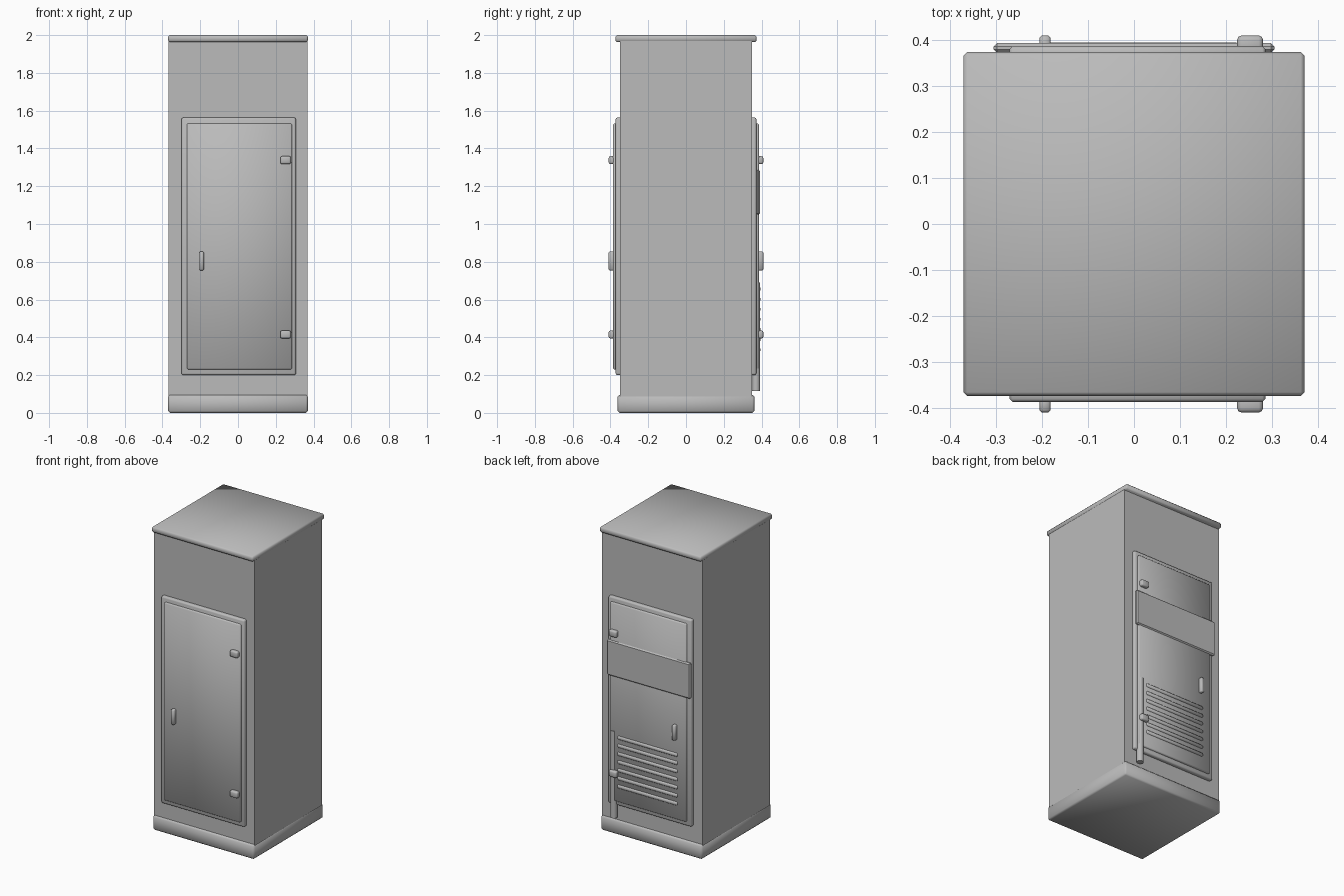
import bpy
import math

cube = bpy.data.objects.get("Cube")
if cube:
    bpy.data.objects.remove(cube, do_unlink=True)

grey = bpy.data.materials.new("cabinet_grey")
grey.use_nodes = True
grey.diffuse_color = (0.5, 0.5, 0.5, 1)
grey.node_tree.nodes["Principled BSDF"].inputs["Base Color"].default_value = (0.5, 0.5, 0.5, 1)


def finish(obj, name, bevel, segments, smooth):
    obj.name = name
    obj.data.name = name
    obj.data.materials.append(grey)
    if bevel:
        mod = obj.modifiers.new("edge_bevel", 'BEVEL')
        mod.width = bevel
        mod.segments = segments
    if smooth:
        bpy.ops.object.shade_smooth()
    return obj


def box(name, x, y, z, bevel=0.0, segments=1, smooth=True):
    """Box from (low, high) ranges, with softened edges."""
    bpy.ops.mesh.primitive_cube_add(size=1)
    obj = bpy.context.object
    for v in obj.data.vertices:
        v.co = [lo if c < 0 else hi for c, (lo, hi) in zip(v.co, (x, y, z))]
    return finish(obj, name, bevel, segments, smooth)


def side_range(side, near, far):
    return tuple(sorted((side * near, side * far)))


# Main shell: base, body and cap
box("base_plinth", (-0.37, 0.37), (-0.362, 0.362), (0, 0.095), 0.01)
box("cabinet_body", (-0.367, 0.367), (-0.35, 0.35), (0.05, 1.98), smooth=False)
box("cabinet_cap", (-0.37, 0.37), (-0.373, 0.373), (1.963, 2.0), 0.008)

# Matching doors on both faces
for label, s in (("front", -1), ("back", 1)):
    box(label + "_door_frame", (-0.3, 0.307), side_range(s, 0.33, 0.373), (0.2, 1.563), 0.01, 2)
    box(label + "_door", (-0.27, 0.285), side_range(s, 0.35, 0.386), (0.23, 1.533), 0.006)
    box(label + "_door_handle", (-0.205, -0.181), side_range(s, 0.37, 0.409), (0.755, 0.855), 0.005)
    for part, z in (("lower", 0.415), ("upper", 1.338)):
        box(f"{label}_{part}_hinge", (0.224, 0.28), side_range(s, 0.37, 0.409),
            (z - 0.021, z + 0.021), 0.009, 2)

# Back cover plate
box("back_cover_plate", (-0.305, 0.305), (0.371, 0.393), (1.05, 1.285), 0.008, smooth=False)

# Back ventilation slats
for i in range(7):
    z = 0.335 + i * 0.0535
    box(f"vent_slat_{i + 1}", (-0.21, 0.228), (0.375, 0.394), (z - 0.012, z + 0.012), 0.006)

# Back conduit pipe
bpy.ops.mesh.primitive_cylinder_add(vertices=16, radius=0.021, depth=0.573,
                                    location=(0.264, 0.371, 0.4035))
finish(bpy.context.object, "conduit_pipe", 0, 1, False)
bpy.ops.object.shade_smooth_by_angle(angle=math.radians(40))
